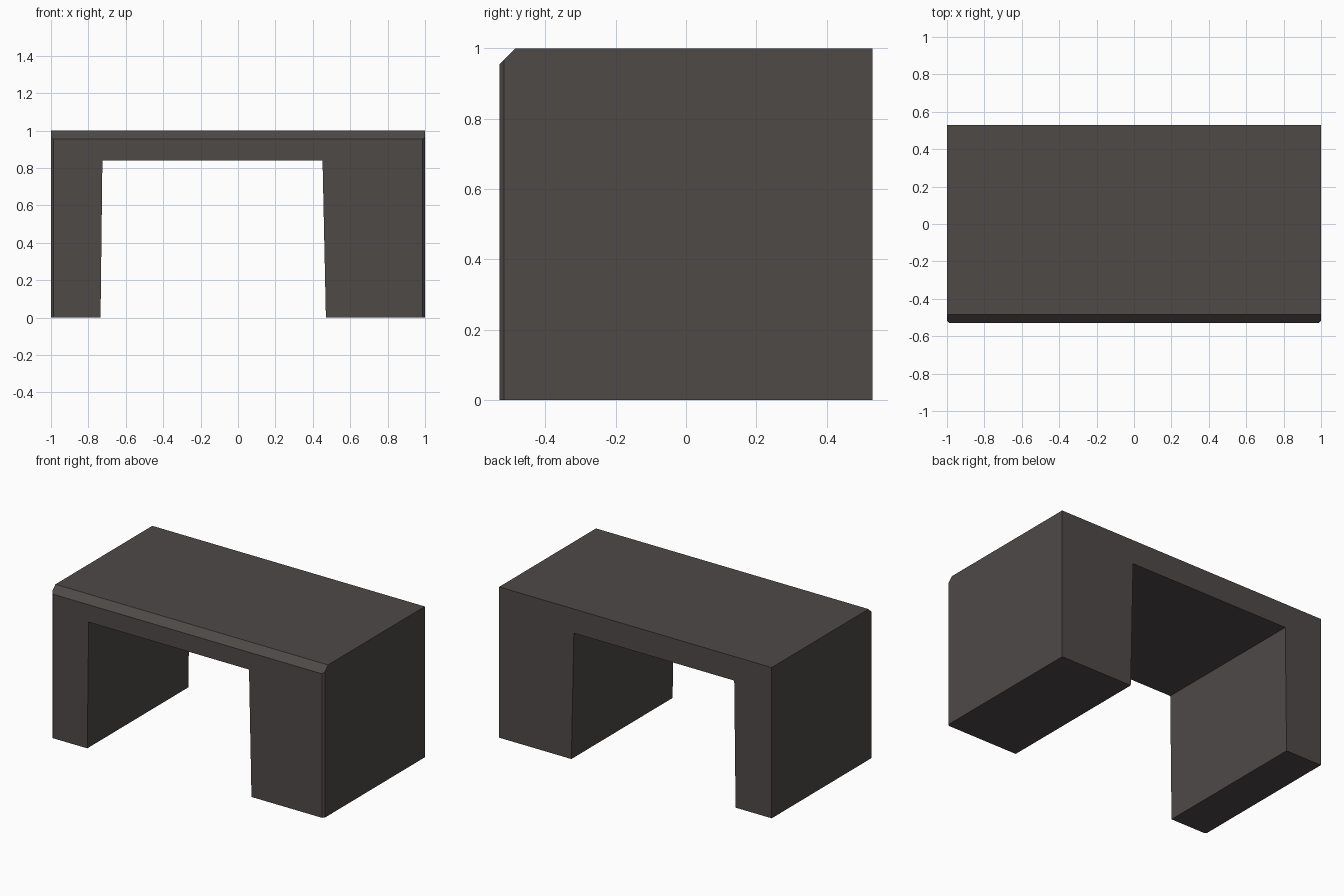
import bpy, bmesh

if "Cube" in bpy.data.objects:
    bpy.data.objects.remove(bpy.data.objects["Cube"])

FRONT, BACK = -0.53, 0.53

# Single dark grey-brown colour
mat = bpy.data.materials.new("dark_grey_brown")
mat.diffuse_color = (0.076, 0.067, 0.064, 1)
mat.use_nodes = True
mat.node_tree.nodes["Principled BSDF"].inputs["Base Color"].default_value = mat.diffuse_color

# Front outline of the desk: narrow left leg, wide right leg, thick top
outline = [(-1, 0), (-0.735, 0), (-0.725, 0.84), (0.452, 0.84),
           (0.47, 0), (1, 0), (1, 1), (-1, 1)]

bm = bmesh.new()
face = bm.faces.new([bm.verts.new((x, FRONT, z)) for x, z in outline])
ext = bmesh.ops.extrude_face_region(bm, geom=[face])
for v in ext["geom"]:
    if isinstance(v, bmesh.types.BMVert):
        v.co.y = BACK
bmesh.ops.recalc_face_normals(bm, faces=bm.faces)


def chamfer(test, width):
    """Cut a flat chamfer along every edge whose two ends pass the test."""
    edges = [e for e in bm.edges if all(test(v.co) for v in e.verts)]
    bmesh.ops.bevel(bm, geom=edges, offset=width, offset_type='OFFSET',
                    segments=1, affect='EDGES')


# Chamfer along the front edge of the top
chamfer(lambda c: c.y < FRONT + 0.001 and c.z > 0.999, 0.045)
# Slight chamfers on the outer front corners
for side in (-1, 1):
    chamfer(lambda c: c.y < FRONT + 0.001 and c.x * side > 0.999, 0.013)

bmesh.ops.recalc_face_normals(bm, faces=bm.faces)
mesh = bpy.data.meshes.new("desk_body")
bm.to_mesh(mesh)
bm.free()
mesh.materials.append(mat)
desk = bpy.data.objects.new("desk_body", mesh)
bpy.context.collection.objects.link(desk)
